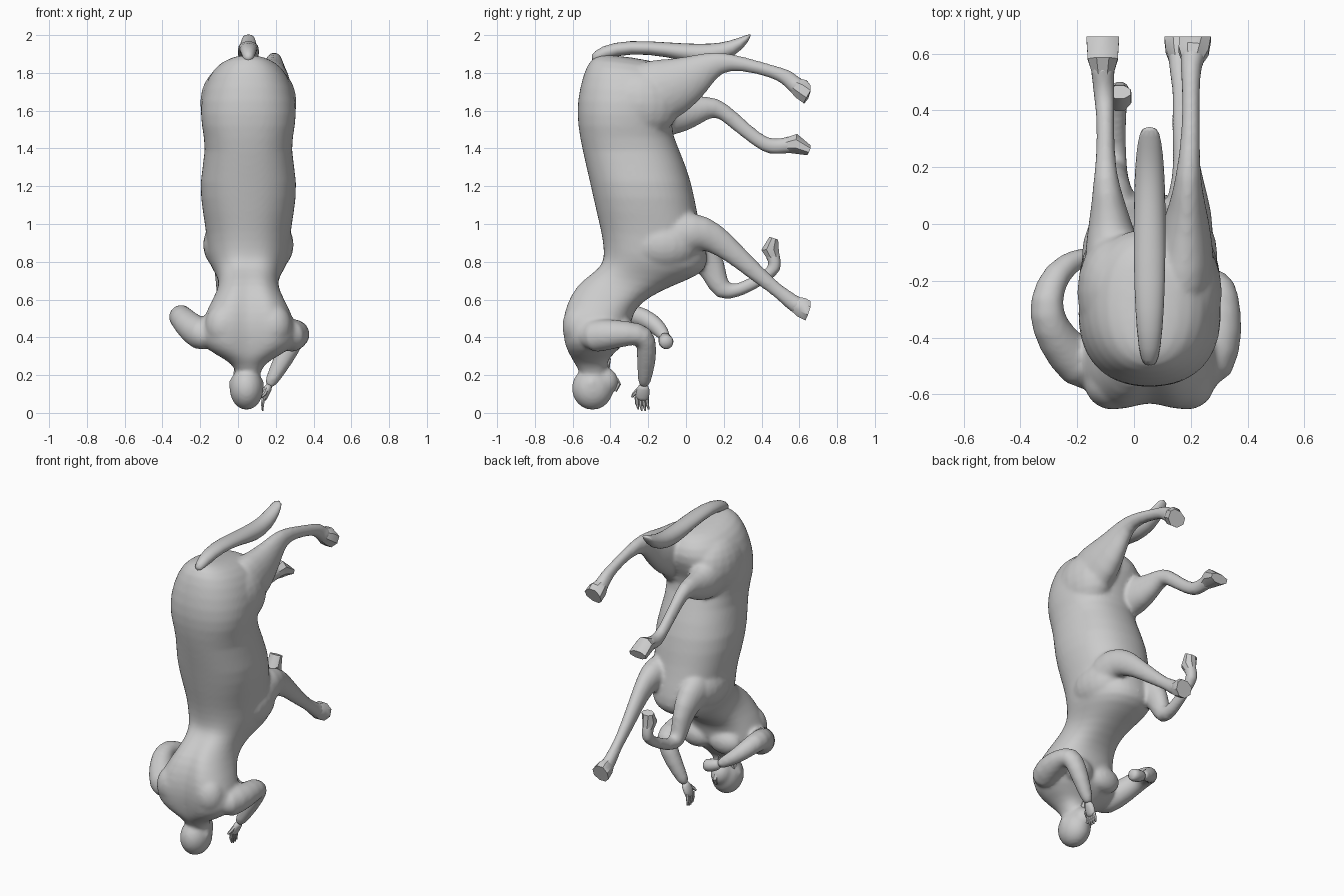
import bpy, bmesh, math
from mathutils import Vector

CX = 0.055  # body midline
fused = []  # parts that melt into one skin


def skin(name, rings, subdiv=1, angle=40):
    """Loft closed rings of points into a capped surface."""
    bm = bmesh.new()
    vs = [[bm.verts.new(p) for p in r] for r in rings]
    n = len(vs[0])
    for a, b in zip(vs, vs[1:]):
        for i in range(n):
            j = (i + 1) % n
            bm.faces.new((a[i], a[j], b[j], b[i]))
    bm.faces.new(vs[0][::-1])
    bm.faces.new(vs[-1])
    bmesh.ops.recalc_face_normals(bm, faces=bm.faces)
    me = bpy.data.meshes.new(name)
    bm.to_mesh(me)
    bm.free()
    ob = bpy.data.objects.new(name, me)
    bpy.context.collection.objects.link(ob)
    if subdiv:
        m = ob.modifiers.new("smooth", 'SUBSURF')
        m.levels = m.render_levels = subdiv
    bpy.ops.object.select_all(action='DESELECT')
    ob.select_set(True)
    bpy.context.view_layer.objects.active = ob
    if subdiv:
        bpy.ops.object.shade_smooth()
    else:
        bpy.ops.object.shade_smooth_by_angle(angle=math.radians(angle))
    return ob


def tube(name, pts, n=10, subdiv=1, grow=1.0):
    """Tube along a path of (x, y, z, sideways radius, other radius)."""
    rings = []
    c = [Vector(p[:3]) for p in pts]
    for i, p in enumerate(pts):
        t = Vector()
        if i:
            t += (c[i] - c[i - 1]).normalized()
        if i < len(c) - 1:
            t += (c[i + 1] - c[i]).normalized()
        t.normalize()
        u = Vector((1, 0, 0))
        u = (u - t * u.dot(t)).normalized()
        v = t.cross(u)
        ring = []
        for k in range(n):
            a = (k + .5) * math.tau / n
            q = c[i] + (u * p[3] * math.cos(a) + v * p[-1] * math.sin(a)) * grow
            q.y = min(q.y, .66)  # hooves rest against one flat plane
            ring.append(q)
        rings.append(ring)
    return skin(name, rings, subdiv)


def limb(name, pts):
    fused.append(tube(name, pts, 12, 1, 1.07))


def leg(name, pts):
    """Leg with the last three stations forming a hard-edged hoof."""
    limb(name, pts[:-1])
    tube(name.replace("leg", "hoof"), pts[-3:], 8, 0, 1.04)


def ball(name, loc, size):
    bpy.ops.mesh.primitive_uv_sphere_add(segments=20, ring_count=12, radius=1, location=loc)
    ob = bpy.context.object
    ob.name = name
    ob.scale = size
    bpy.ops.object.shade_smooth()
    fused.append(ob)


# Horse barrel flowing into the human torso: back y,z / belly y,z / half width / spine groove
sections = [
    (-.43, 1.905, -.15, 1.86, .05, 0), (-.505, 1.88, -.06, 1.83, .15, 0), (-.545, 1.80, .00, 1.74, .215, 0),
    (-.58, 1.65, -.03, 1.64, .25, 0), (-.575, 1.52, -.09, 1.52, .245, 0), (-.55, 1.39, -.04, 1.41, .215, 0),
    (-.51, 1.22, .035, 1.22, .258, 0), (-.475, 1.06, .06, 1.05, .235, 0), (-.45, .96, .10, .91, .215, 0),
    (-.435, .86, .125, .79, .215, 0), (-.45, .79, .08, .73, .185, .015), (-.515, .74, -.08, .67, .15, .03),
    (-.60, .68, -.20, .61, .16, .04), (-.655, .58, -.27, .55, .205, .045), (-.68, .48, -.29, .48, .24, .055),
    (-.675, .40, -.30, .40, .26, .055), (-.65, .33, -.35, .34, .22, .04), (-.605, .28, -.41, .29, .12, 0),
    (-.565, .23, -.42, .25, .065, 0), (-.55, .15, -.42, .17, .055, 0)]
rings = []
for yb, zb, yf, zf, hw, g in sections:
    ring = []
    for k in range(24):
        a = k * math.tau / 24
        s, c = math.sin(a), math.cos(a)
        sx = math.copysign(abs(s) ** .88, s)
        cy = math.copysign(abs(c) ** .88, c)
        f = (1 - cy) / 2  # 0 on the back, 1 on the belly
        dent = g * math.exp(-(s / .25) ** 2) if c > 0 else 0
        ring.append((CX + hw * 1.03 * sx, yb + (yf - yb) * f + dent, zb + (zf - zb) * f))
    rings.append(ring)
fused.append(skin("body", rings))

# Chest, shoulder blade, haunch and foreleg shoulder muscles
for s in (-1, 1):
    ball("chest_muscle", (CX + s * .10, -.34, .43), (.11, .07, .08))
    ball("shoulder_blade", (CX + s * .13, -.56, .46), (.10, .095, .12))
    ball("haunch", (CX + s * .12, -.24, 1.64), (.135, .21, .19))
    ball("foreleg_shoulder", (CX + s * .12, -.12, .89), (.12, .19, .14))

# Hind legs
leg("hind_leg_right", [
    (.16, -.30, 1.66, .09, .14), (.175, -.18, 1.69, .11, .18), (.18, -.05, 1.73, .095, .15), (.19, .07, 1.80, .06, .10),
    (.19, .17, 1.865, .042, .056), (.2, .30, 1.85, .032, .036), (.2, .47, 1.805, .03, .032),
    (.2, .54, 1.775, .036, .044), (.205, .575, 1.735, .038, .042), (.21, .61, 1.715, .055, .056),
    (.215, .655, 1.685, .058, .058)])
leg("hind_leg_left", [
    (-.05, -.30, 1.66, .09, .14), (-.065, -.18, 1.62, .11, .16), (-.08, -.06, 1.575, .09, .115), (-.09, .06, 1.60, .06, .075),
    (-.1, .16, 1.63, .042, .048), (-.1, .24, 1.56, .032, .042), (-.1, .38, 1.44, .03, .036),
    (-.105, .45, 1.405, .038, .044), (-.11, .52, 1.415, .036, .038), (-.11, .58, 1.425, .055, .055),
    (-.11, .655, 1.39, .06, .03)])

# Front legs, the left one folded
leg("front_leg_right", [
    (.17, -.17, .88, .07, .10), (.18, -.08, .92, .10, .14), (.19, .05, .97, .085, .10), (.19, .15, .93, .052, .078),
    (.18, .26, .84, .042, .055), (.17, .36, .75, .036, .047), (.165, .48, .65, .027, .033),
    (.16, .54, .605, .036, .042), (.16, .575, .575, .036, .042), (.16, .61, .56, .05, .055),
    (.16, .655, .54, .055, .058)])
leg("front_leg_left", [
    (-.05, -.17, .92, .07, .10), (-.06, -.08, .91, .10, .14), (-.07, .07, .88, .075, .10), (-.07, .15, .76, .05, .07),
    (-.07, .185, .63, .046, .055), (-.065, .28, .645, .036, .036), (-.055, .41, .715, .028, .032),
    (-.05, .48, .765, .036, .038), (-.05, .465, .82, .032, .034), (-.05, .445, .865, .042, .048),
    (-.05, .465, .925, .04, .025)])

# Tail
tube("tail", [(CX, y, z, a, b) for y, z, a, b in [
    (-.50, 1.865, .025, .025), (-.44, 1.91, .042, .04), (-.3, 1.94, .055, .038), (-.1, 1.925, .06, .038),
    (.07, 1.895, .06, .06), (.2, 1.91, .055, .052), (.29, 1.955, .045, .035)]] + [(CX, .345, 2.005, .03, .005)])

# Arms
limb("arm_right", [
    (.17, -.52, .40, .09), (.26, -.535, .40, .095), (.30, -.43, .415, .082), (.312, -.31, .42, .066),
    (.30, -.215, .415, .062), (.265, -.205, .33, .056), (.2, -.215, .21, .041), (.155, -.225, .13, .028)])
limb("arm_left", [
    (-.06, -.52, .39, .09), (-.16, -.53, .395, .095), (-.24, -.45, .44, .078), (-.30, -.36, .505, .064),
    (-.315, -.27, .525, .058), (-.275, -.17, .475, .05), (-.2, -.12, .42, .036), (-.15, -.11, .395, .028)])

# Open right hand with spread fingers
tube("hand_right", [(.17, -.222, .155, .025, .03), (.145, -.23, .105, .024, .044), (.133, -.235, .06, .016, .036)], 8)
for i in range(4):
    y = -.262 + i * .018
    tube("finger_right", [(.137, y, .085, .011), (.13, y + .003, .05, .01), (.13, y + .01, .006 + .008 * abs(i - 1.5), .004)], 6, 0)
tube("thumb_right", [(.15, -.25, .125, .012), (.14, -.275, .10, .011), (.125, -.285, .085, .006)], 6, 0)

# Closed left hand
tube("hand_left", [(-.17, -.112, .405, .03), (-.13, -.11, .385, .042), (-.09, -.105, .375, .046), (-.06, -.10, .37, .035)], 8)

# Head facing +y, upside down
HX = .045
ball("skull", (HX, -.495, .13), (.09, .11, .114))
ball("jaw", (HX, -.435, .165), (.064, .077, .077))
tube("nose", [(HX, -.375, .115, .009), (HX, -.36, .15, .016), (HX, -.375, .175, .018)], 6, 0)
for s in (-1, 1):
    ball("ear", (HX + s * .084, -.50, .155), (.01, .016, .026))

# Beard tufts
for i in range(5):
    x = HX + (i - 2) * .022
    d = abs(i - 2) * .02
    tube("beard", [(x, -.44 - d, .20, .03), (x, -.425 - d, .24, .022), (x, -.40 - d, .29, .003)], 6, 0)

# Melt limbs, torso and head into one smooth skin
bpy.ops.object.select_all(action='DESELECT')
for ob in fused:
    ob.select_set(True)
body = next(o for o in fused if o.name == "body")
bpy.context.view_layer.objects.active = body
bpy.ops.object.convert(target='MESH')
bpy.ops.object.join()
rm = body.modifiers.new("one_skin", 'REMESH')
rm.mode = 'VOXEL'
rm.voxel_size = .011
rm.use_smooth_shade = True
sm = body.modifiers.new("soften", 'SMOOTH')
sm.factor = .5
sm.iterations = 8
